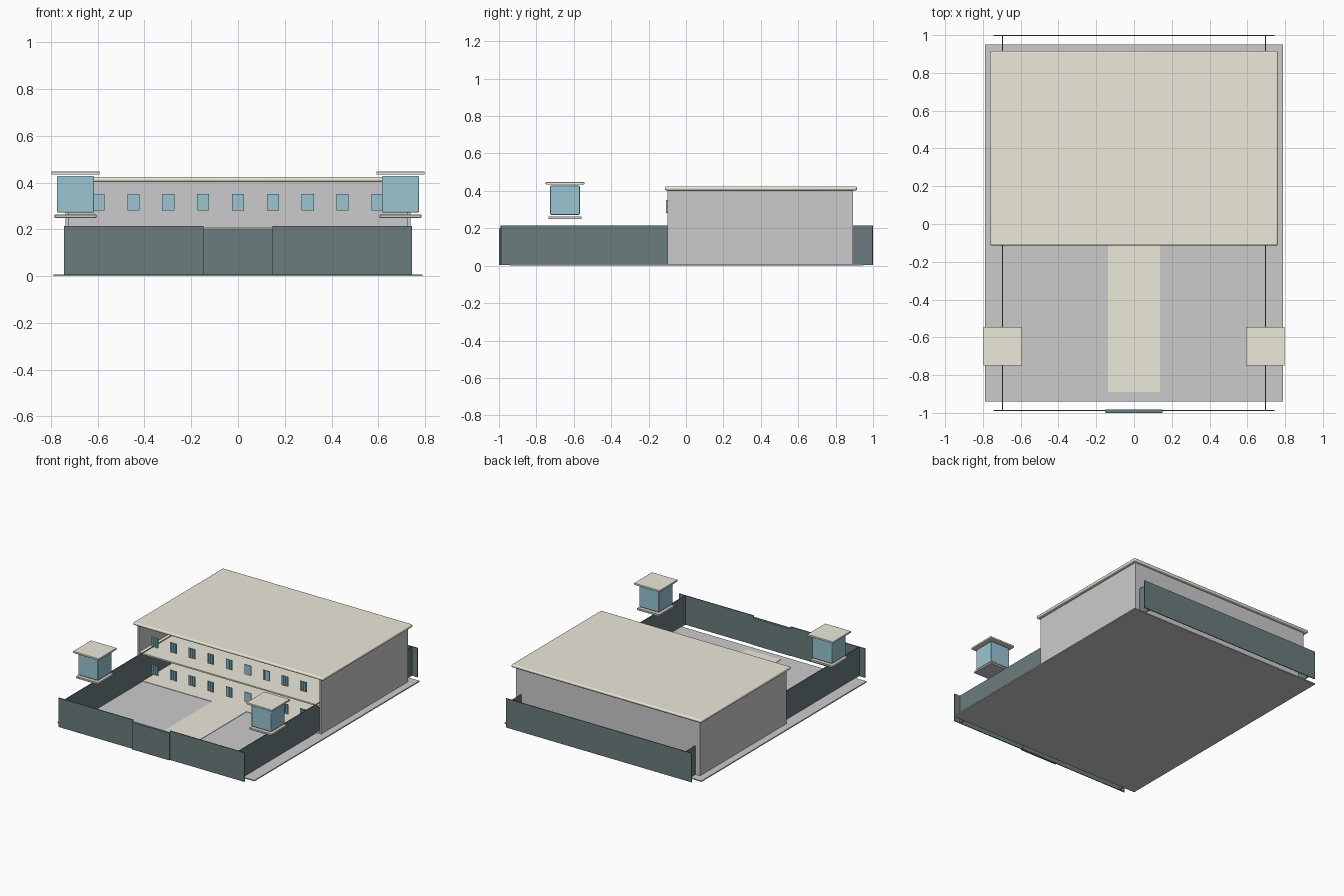
import bpy

if "Cube" in bpy.data.objects:
    bpy.data.objects.remove(bpy.data.objects["Cube"])


def material(name, rgb):
    m = bpy.data.materials.new(name)
    m.diffuse_color = (*rgb, 1)
    m.use_nodes = True
    m.node_tree.nodes["Principled BSDF"].inputs["Base Color"].default_value = m.diffuse_color
    return m


BEIGE = material("beige", (0.84, 0.81, 0.70))
TEAL = material("teal", (0.32, 0.56, 0.65))
DARK = material("dark_slate", (0.145, 0.20, 0.21))


def box(name, x, y, z, mat=None, bevel=0.0, segments=2):
    """Box from (min, max) ranges, with optional rounded edges."""
    bpy.ops.mesh.primitive_cube_add(
        size=1, location=[(a + b) / 2 for a, b in (x, y, z)])
    ob = bpy.context.object
    ob.name = name
    ob.scale = [b - a for a, b in (x, y, z)]
    bpy.ops.object.transform_apply(location=False, rotation=False, scale=True)
    if mat:
        ob.data.materials.append(mat)
    if bevel:
        mod = ob.modifiers.new("rounded_edges", 'BEVEL')
        mod.width = bevel
        mod.segments = segments
        bpy.ops.object.shade_smooth_by_angle()
    return ob


# Ground and entrance path
box("ground", (-0.79, 0.79), (-0.94, 0.95), (0, 0.008))
box("path", (-0.137, 0.137), (-0.89, -0.10), (0.004, 0.011), BEIGE)

# Two storeys, open at the front: floor, side walls and back wall
W, T, FRONT, BACK = 0.737, 0.012, -0.10, 0.892
for label, z0, z1 in (("ground", 0.0, 0.2), ("upper", 0.2, 0.405)):
    box(label + "_floor", (-W + T, W - T), (FRONT, BACK - T), (z0 + 0.001, z0 + 0.011), BEIGE)
    for side, s in (("left", -1), ("right", 1)):
        box(f"{label}_{side}_wall", sorted((s * W, s * (W - T))), (FRONT, BACK), (z0, z1))
    box(label + "_back_wall", (-W + T, W - T), (BACK - T, BACK), (z0, z1))
    # Barred windows hung in the open front
    for i in range(9):
        x = (i - 4) * 0.149
        zr = (z0 + 0.081, z0 + 0.152)
        box(f"{label}_window_{i}", (x - 0.026, x + 0.026), (-0.102, -0.098), zr, TEAL)
        for j in (-1, 0, 1):
            xb = x + j * 0.016
            box(f"{label}_window_{i}_bar", (xb - 0.004, xb + 0.004), (-0.106, -0.1), zr, TEAL)

# Roof slab
box("roof", (-0.762, 0.762), (-0.113, 0.915), (0.403, 0.424), BEIGE, 0.008, 3)

# Perimeter fence and gate
TOP = 0.215
for side, s in (("left", -1), ("right", 1)):
    box(side + "_fence", (s * 0.697 - 0.003, s * 0.697 + 0.003), (-0.987, 0.997), (0.004, TOP), DARK)
    box(side + "_front_fence", sorted((s * 0.148, s * 0.745)), (-0.991, -0.985), (0.004, TOP), DARK)
box("back_fence", (-0.745, 0.745), (0.994, 1.0), (0.004, TOP), DARK)
box("gate", (-0.15, 0.15), (-1.0, -0.982), (0.004, 0.2), DARK)

# Watchtowers above the side fences
for side, s in (("left", -1), ("right", 1)):
    def centred(name, half, z, mat, bevel):
        cx, cy = s * 0.695, -0.647
        box(f"{side}_tower_{name}", (cx - half, cx + half), (cy - half, cy + half), z, mat, bevel)
    centred("floor", 0.089, (0.249, 0.263), None, 0.002)
    centred("cabin", 0.079, (0.272, 0.428), TEAL, 0.004)
    centred("roof", 0.103, (0.434, 0.447), BEIGE, 0.002)
